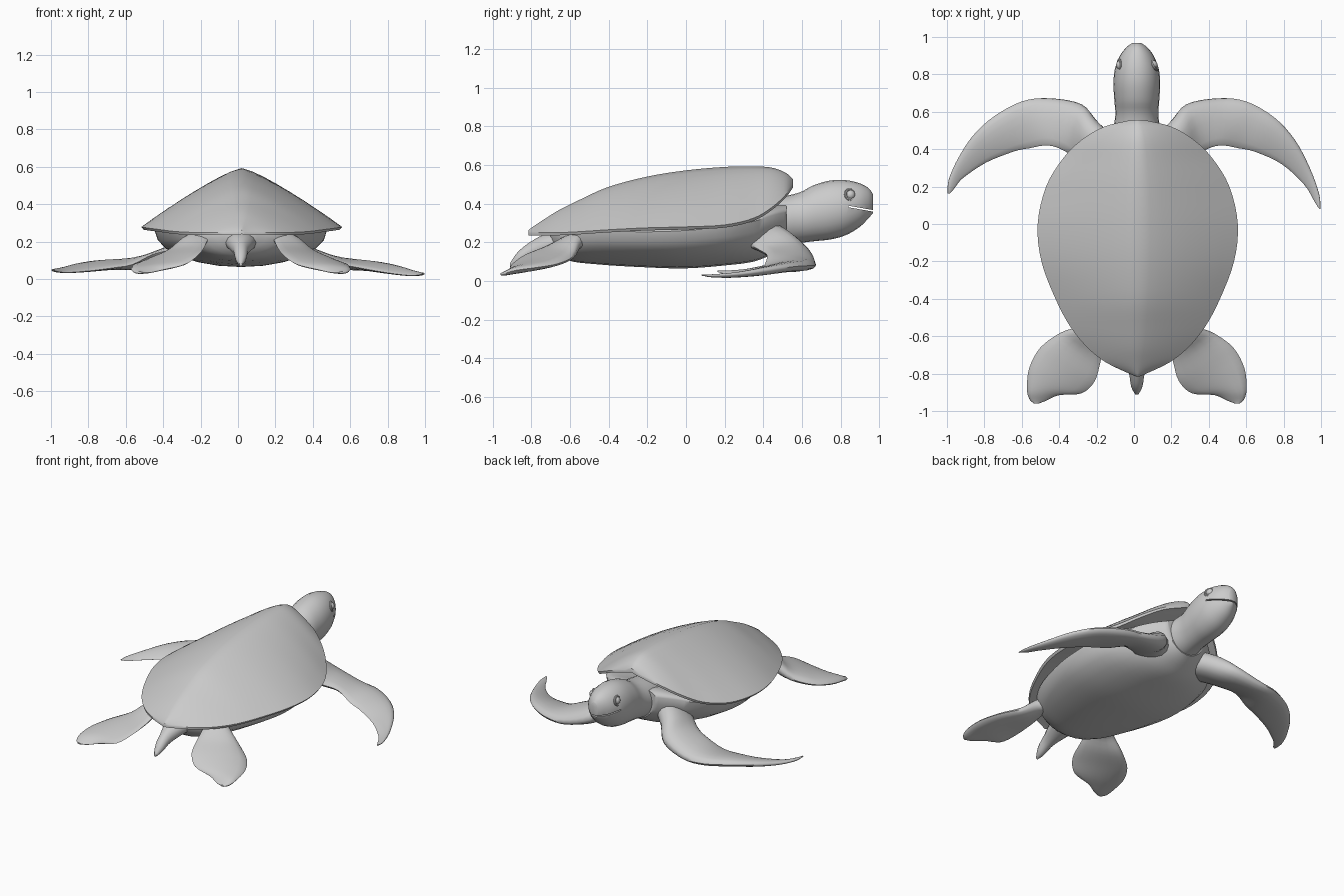
import bpy, bmesh, math
from mathutils import Vector

if "Cube" in bpy.data.objects:
    bpy.data.objects.remove(bpy.data.objects["Cube"])


def spline(rows, n=4):
    """Catmull-Rom resampling of rows of numbers."""
    out = []
    for i in range(len(rows) - 1):
        a, b, c, d = (rows[max(i - 1, 0)], rows[i], rows[i + 1],
                      rows[min(i + 2, len(rows) - 1)])
        for k in range(n):
            t = k / n
            out.append([q + 0.5 * t * (r - p + t * (2 * p - 5 * q + 4 * r - s
                        + t * (3 * (q - r) + s - p)))
                        for p, q, r, s in zip(a, b, c, d)])
    return out + [list(rows[-1])]


def shade(ob, angle=40):
    bpy.ops.object.select_all(action='DESELECT')
    ob.select_set(True)
    bpy.context.view_layer.objects.active = ob
    bpy.ops.object.shade_smooth_by_angle(angle=math.radians(angle))


def loft(name, rings, angle=40):
    bm = bmesh.new()
    vs = [[bm.verts.new(p) for p in r] for r in rings]
    m = len(vs[0])
    for a, b in zip(vs, vs[1:]):
        for i in range(m):
            bm.faces.new((a[i], a[(i + 1) % m], b[(i + 1) % m], b[i]))
    bm.faces.new(vs[0])
    bm.faces.new(vs[-1])
    bmesh.ops.recalc_face_normals(bm, faces=bm.faces[:])
    me = bpy.data.meshes.new(name)
    bm.to_mesh(me)
    bm.free()
    ob = bpy.data.objects.new(name, me)
    bpy.context.collection.objects.link(ob)
    shade(ob, angle)
    return ob


def oval(y, w, top, bot, mid=0.5, cx=0.015, m=24):
    """Ring across y whose widest level sits at fraction mid of the height."""
    zc = bot + mid * (top - bot)
    ring = []
    for i in range(m):
        a = 2 * math.pi * i / m
        s = math.sin(a)
        ring.append((cx + w * math.cos(a), y,
                     zc + s * ((top - zc) if s > 0 else (zc - bot))))
    return ring


def dome(y, w, top, rim, m=16):
    """Ridged shell section with a hollowed underside."""
    us = [-1 + 2 * i / m for i in range(m + 1)]
    f = lambda u: 1 - abs(u) ** 1.35
    h = top - rim
    up = [(0.02 + w * u, y, rim + h * f(u)) for u in us]
    low = [(0.02 + w * u * 0.98, y, rim - 0.014 + 0.45 * h * f(u))
           for u in reversed(us)]
    return up + low


def flipper(name, rows, place, m=16):
    """Rows: leading edge xyz, trailing edge xyz, thickness."""
    rows = spline(rows, 4)
    mids = [(Vector(r[:3]) + Vector(r[3:6])) / 2 for r in rows]
    rings = []
    for i, r in enumerate(rows):
        chord = (Vector(r[:3]) - Vector(r[3:6])) / 2
        run = mids[min(i + 1, len(mids) - 1)] - mids[max(i - 1, 0)]
        n = chord.cross(run).normalized()
        ring = []
        for k in range(m):
            a = 2 * math.pi * k / m
            p = (mids[i] + chord * math.cos(a)
                 + n * (r[6] / 2 * math.sin(a) * (1 + 0.35 * math.cos(a))))
            ring.append(place(p))
        rings.append(ring)
    return loft(name, rings, 60)


# Carapace: y, half width, ridge height, rim height
loft("carapace", [dome(*r) for r in spline([
    (-.815, .01, .262, .25), (-.80, .045, .275, .25), (-.74, .17, .315, .25),
    (-.66, .27, .365, .25), (-.55, .36, .42, .255), (-.40, .44, .487, .265),
    (-.20, .515, .54, .275), (0, .535, .572, .28), (.20, .49, .59, .29),
    (.35, .40, .593, .325), (.45, .30, .585, .385), (.52, .18, .557, .45),
    (.555, .04, .525, .50)])])

# Belly and plastron: y, half width, top, bottom
loft("belly", [oval(*r, mid=0.8) for r in spline([
    (-.70, .06, .26, .19), (-.62, .24, .28, .11), (-.45, .36, .30, .085),
    (-.20, .44, .30, .07), (0, .46, .31, .065), (.20, .43, .33, .08),
    (.35, .34, .36, .10), (.45, .24, .39, .14), (.52, .15, .40, .18)])])

# Head and neck
head = loft("head_and_neck", [oval(*r) for r in spline([
    (.25, .11, .40, .16), (.45, .13, .43, .175), (.58, .115, .455, .195),
    (.66, .12, .495, .205), (.75, .125, .52, .215), (.83, .117, .521, .238),
    (.90, .09, .505, .28), (.945, .055, .48, .325), (.967, .025, .45, .35)])])

# Mouth slit
bpy.ops.mesh.primitive_cube_add(size=1, location=(.015, .915, .372),
                                rotation=(math.radians(-10), 0, 0))
slit = bpy.context.object
slit.name = "mouth_cutter"
slit.scale = (.3, .15, .008)
slit.hide_render = True
mod = head.modifiers.new("mouth", 'BOOLEAN')
mod.operation = 'DIFFERENCE'
mod.object = slit
bpy.context.view_layer.objects.active = head
bpy.ops.object.modifier_apply(modifier=mod.name)
bpy.data.objects.remove(slit)
shade(head)

# Eyes with lids
for side, label in ((1, "right"), (-1, "left")):
    pos = (.015 + side * .085, .85, .445)
    bpy.ops.mesh.primitive_uv_sphere_add(segments=16, ring_count=10,
                                         radius=.026, location=pos)
    bpy.context.object.name = label + "_eye"
    shade(bpy.context.object)
    bpy.ops.mesh.primitive_torus_add(
        major_radius=.028, minor_radius=.007, major_segments=20,
        minor_segments=8, location=(pos[0] + side * .009, .85, .445),
        rotation=(math.radians(-side * 14), math.radians(75 * side), side * .25))
    bpy.context.object.name = label + "_eyelid"
    shade(bpy.context.object)

# Tail
loft("tail", [oval(*r, m=12) for r in spline([
    (-.62, .10, .26, .15), (-.72, .07, .245, .13), (-.80, .042, .205, .11),
    (-.87, .03, .15, .08), (-.912, .008, .09, .07)])])

# Front flippers
front = [
    (.08, .44, .27, .14, .24, .22, .14), (.20, .55, .22, .27, .32, .19, .13),
    (.28, .64, .14, .37, .39, .155, .10), (.45, .672, .085, .46, .42, .13, .07),
    (.60, .655, .08, .56, .405, .08, .06), (.75, .57, .075, .65, .385, .06, .05),
    (.86, .45, .06, .79, .32, .035, .04), (.94, .30, .04, .91, .21, .02, .025),
    (.99, .16, .03, .965, .12, .022, .015), (.997, .08, .03, .987, .085, .03, .006)]


def left_front(p):
    t = max(0, (p.x - .6) / .4)
    return (-p.x, p.y + .085 * t ** 3, p.z + .02 * t)


flipper("right_front_flipper", front, lambda p: tuple(p))
flipper("left_front_flipper", front, left_front)

# Rear flippers
rear = [
    (.20, -.45, .20, .10, -.55, .22, .08), (.31, -.54, .20, .18, -.62, .22, .08),
    (.42, -.58, .13, .21, -.74, .17, .06), (.53, -.66, .09, .24, -.84, .13, .05),
    (.59, -.77, .07, .31, -.905, .08, .045), (.602, -.88, .055, .43, -.915, .05, .035),
    (.59, -.935, .04, .50, -.945, .035, .02), (.565, -.96, .035, .54, -.96, .035, .01)]
flipper("right_rear_flipper", rear, lambda p: tuple(p))
flipper("left_rear_flipper", rear, lambda p: (.03 - p.x, p.y, p.z))
